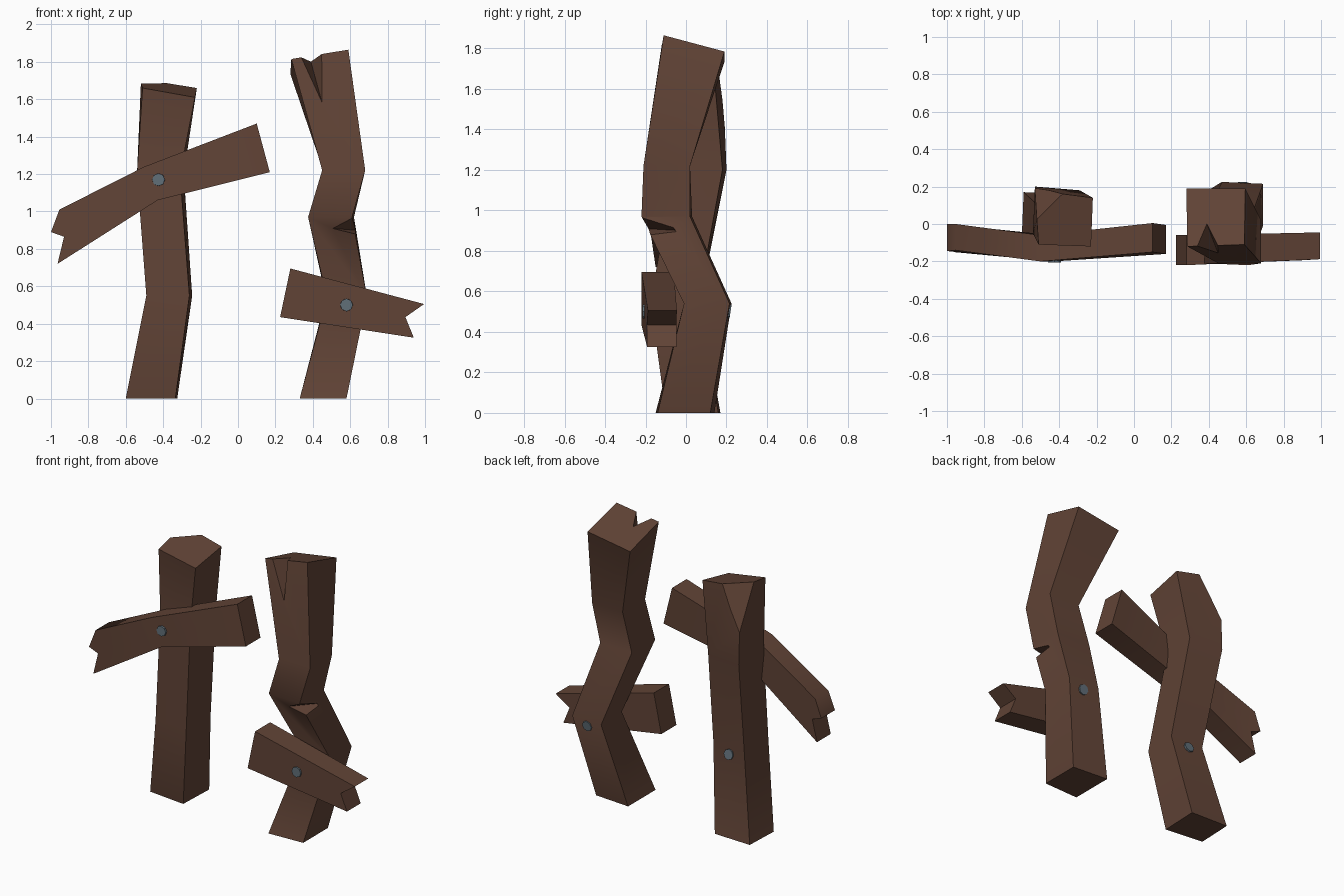
import bpy, bmesh
from math import radians
from mathutils import Vector

if "Cube" in bpy.data.objects:
    bpy.data.objects.remove(bpy.data.objects["Cube"])


def material(name, rgb):
    m = bpy.data.materials.new(name)
    m.diffuse_color = (*rgb, 1)
    m.use_nodes = True
    m.node_tree.nodes["Principled BSDF"].inputs["Base Color"].default_value = m.diffuse_color
    return m


WOOD = material("dark brown wood", (0.12, 0.057, 0.037))
STEEL = material("blue grey metal", (0.12, 0.16, 0.19))


def add_object(name, bm, mat):
    bmesh.ops.recalc_face_normals(bm, faces=bm.faces)
    me = bpy.data.meshes.new(name)
    bm.to_mesh(me)
    bm.free()
    me.materials.append(mat)
    ob = bpy.data.objects.new(name, me)
    bpy.context.collection.objects.link(ob)
    return ob


def post(name, sections):
    """Loft through four-cornered sections, bottom to top."""
    bm = bmesh.new()
    rings = [[bm.verts.new(p) for p in s] for s in sections]
    for a, b in zip(rings, rings[1:]):
        for i in range(4):
            j = (i + 1) % 4
            bm.faces.new((a[i], a[j], b[j], b[i]))
    bm.faces.new(rings[0])
    bm.faces.new(rings[-1])
    return add_object(name, bm, WOOD)


def flat(z, *xy):
    return [(x, y, z) for x, y in xy]


def plank(name, outline, parts):
    """Outline points are (x, z, front y, back y); parts split the broad faces."""
    bm = bmesh.new()
    front = [bm.verts.new((x, f, z)) for x, z, f, b in outline]
    back = [bm.verts.new((x, b, z)) for x, z, f, b in outline]
    for part in parts:
        bm.faces.new([front[i] for i in part])
        bm.faces.new([back[i] for i in reversed(part)])
    n = len(outline)
    for i in range(n):
        j = (i + 1) % n
        bm.faces.new((front[i], front[j], back[j], back[i]))
    return add_object(name, bm, WOOD)


def cut(ob, points):
    """Carve the convex hull of the points out of an object."""
    bm = bmesh.new()
    bmesh.ops.convex_hull(bm, input=[bm.verts.new(p) for p in points])
    cutter = add_object("cutter", bm, WOOD)
    cutter.hide_render = True
    mod = ob.modifiers.new("cut", 'BOOLEAN')
    mod.operation = 'DIFFERENCE'
    mod.solver = 'EXACT'
    mod.object = cutter
    bpy.context.view_layer.objects.active = ob
    bpy.ops.object.modifier_apply(modifier=mod.name)
    bpy.data.objects.remove(cutter)


def nail(name, pos, normal):
    bm = bmesh.new()
    bmesh.ops.create_cone(bm, cap_ends=True, segments=8, radius1=0.036,
                          radius2=0.034, depth=0.03)
    n = Vector(normal).normalized()
    ob = add_object(name, bm, STEEL)
    ob.rotation_euler = n.to_track_quat('Z', 'Y').to_euler()
    ob.location = Vector(pos) - n * 0.007


# Left post with a chipped back corner
left = post("left_post", [
    flat(0, (-.60, -.07), (-.335, -.10), (-.325, .16), (-.59, .17)),
    flat(.55, (-.49, -.17), (-.26, -.175), (-.245, .06), (-.48, .07)),
    flat(1.2, (-.54, -.05), (-.31, -.06), (-.29, .18), (-.53, .20)),
    [(-.51, -.11, 1.66), (-.23, -.12, 1.61), (-.22, .14, 1.66), (-.53, .18, 1.71)],
])
tri = [Vector(p) for p in ((-.50, .04, 1.69), (-.38, .16, 1.69), (-.53, .185, 1.42))]
mid = sum(tri, Vector()) / 3
cut(left, [mid + (p - mid) * 1.6 for p in tri] + [(-.8, .5, 1.75)])

# Right post, crooked
right = post("right_post", [
    flat(0, (.33, -.15), (.58, -.14), (.58, .12), (.33, .14)),
    flat(.54, (.475, .0), (.69, -.01), (.69, .215), (.47, .225)),
    flat(.97, (.375, -.21), (.61, -.22), (.62, .02), (.38, .03)),
    flat(1.22, (.45, -.21), (.68, -.21), (.68, .02), (.455, .02)),
    [(.285, -.12, 1.815), (.59, -.11, 1.865), (.595, .19, 1.785), (.28, .19, 1.735)],
])
# Split in its top edge
D, L, R, K = (Vector(p) for p in ((.45, -.157, 1.58), (.34, -.12, 1.82),
                                  (.45, -.12, 1.84), (.39, 0, 1.80)))
cut(right, [D] + [D + (p - D) * 1.3 for p in (L + (L - K) * .5, R + (R - K) * .5, K)])
# Axe notch in its front right edge
A, B = Vector((.50, -.195, .91)), Vector((.625, -.02, .90))
M = (A + B) / 2
cut(right, [A, B] + [M + (Vector(p) - M) * 1.4
                     for p in ((.61, -.22, .965), (.627, -.173, .88))])

# Bent plank on the left post
upper = plank("upper_plank", [
    (.10, 1.47, -.15, .005), (-.50, 1.24, -.20, -.06), (-.955, 1.01, -.14, .0),
    (-1.0, .89, -.145, .0), (-.93, .865, -.15, -.005), (-.965, .72, -.15, -.005),
    (-.43, 1.06, -.20, -.06), (.17, 1.21, -.16, -.005),
], [(0, 1, 6, 7), (1, 2, 3, 4, 5, 6)])

# Straight plank on the right post
lower = plank("lower_plank", [
    (.28, .695, -.22, -.06), (.225, .435, -.22, -.06), (.94, .325, -.192, -.047),
    (.895, .435, -.194, -.048), (.995, .505, -.188, -.045),
], [(0, 1, 2, 3, 4)])

# Soft bends, crisp corners
for ob in (left, right, upper, lower):
    ob.data.shade_smooth()
    ob.data.set_sharp_from_angle(angle=radians(45))

# Nail heads, front and back
nail("upper_front_nail", (-.425, -.198, 1.17), (0, -1, 0))
nail("lower_front_nail", (.58, -.207, .50), (0, -1, 0))
nail("left_back_nail", (-.37, .075, .51), (0, 1, .18))
nail("right_back_nail", (.58, .212, .50), (0, 1, -.15))
